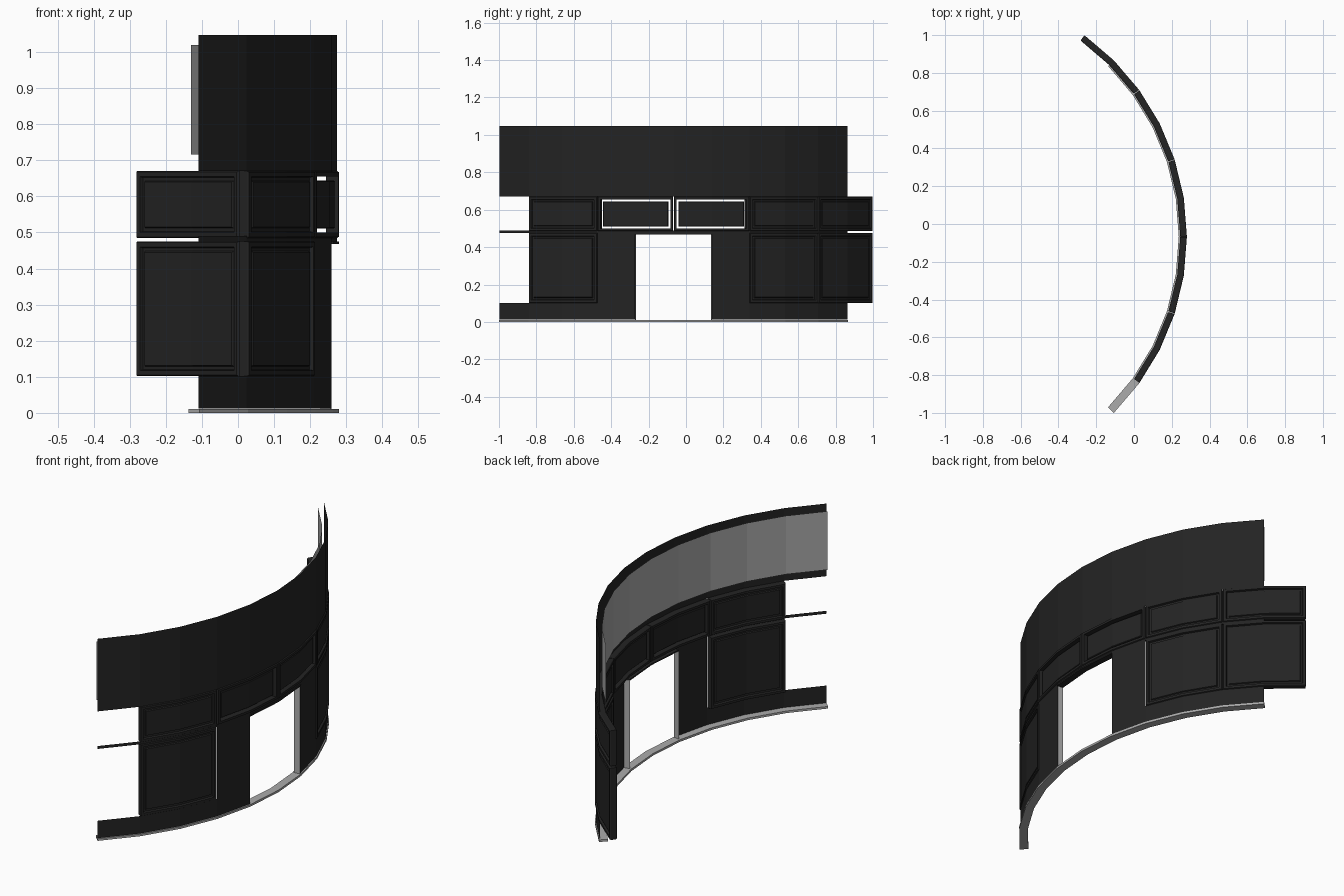
import bpy, math

if "Cube" in bpy.data.objects:
    bpy.data.objects.remove(bpy.data.objects["Cube"])

CX, CY, STEP = -1.04, -0.067, math.radians(9)   # arc centre, angle of one facet
R_WALL, R_PANEL, R_IN = 1.315, 1.32, 1.285      # sheet, panel face, inner radii
R_MID = (R_PANEL + R_IN) / 2
FACET = 0.207                                   # facet length


def material(name, v):
    m = bpy.data.materials.new(name)
    m.diffuse_color = (v, v, v, 1)
    m.use_nodes = True
    m.node_tree.nodes["Principled BSDF"].inputs["Base Color"].default_value = m.diffuse_color
    return m


BLACK = material("black paint", 0.017)
GREY = material("grey trim", 0.41)


def pt(i, r, z):
    """Point at facet index i (fractions lie on the straight chord)."""
    k = math.floor(i)
    f = i - k
    a, b = k * STEP, (k + 1) * STEP
    return (CX + r * ((1 - f) * math.cos(a) + f * math.cos(b)),
            CY + r * ((1 - f) * math.sin(a) + f * math.sin(b)), z)


def make(name, verts, faces, mat):
    me = bpy.data.meshes.new(name)
    me.from_pydata(verts, [], faces)
    me.materials.append(mat)
    me.update()
    ob = bpy.data.objects.new(name, me)
    bpy.context.collection.objects.link(ob)
    return ob


def sheet(name, r, i0, i1, z0, z1, mat):
    """Thin faceted wall sheet."""
    v, f = [], []
    for i in range(i0, i1 + 1):
        v += [pt(i, r, z0), pt(i, r, z1)]
    for k in range(i1 - i0):
        a = 2 * k
        f.append((a, a + 2, a + 3, a + 1))
    return make(name, v, f, mat)


def block(name, r0, r1, i0, i1, z0, z1, mat):
    """Solid faceted bar following the arc."""
    v, f = [], []
    for i in range(i0, i1 + 1):
        v += [pt(i, r1, z0), pt(i, r1, z1), pt(i, r0, z1), pt(i, r0, z0)]
    n = i1 - i0
    for k in range(n):
        a = 4 * k
        for j in range(4):
            f.append((a + j, a + 4 + j, a + 4 + (j + 1) % 4, a + (j + 1) % 4))
    f += [(0, 1, 2, 3), (4 * n + 3, 4 * n + 2, 4 * n + 1, 4 * n)]
    return make(name, v, f, mat)


def moulded(name, i0, z0, z1, rings, solid):
    """Two-facet panel; rings of (inset, face radius), mirrored to the inside.
    solid fills the middle, otherwise the last ring is left as an opening."""
    v, f = [], []
    n = len(rings)
    for side in (0, 1):
        for inset, r in rings:
            d = inset / FACET
            rr = 2 * R_MID - r if side else r
            a, m, b = i0 + d, i0 + 1, i0 + 2 - d
            lo, hi = z0 + inset, z1 - inset
            v += [pt(a, rr, lo), pt(m, rr, lo), pt(b, rr, lo),
                  pt(b, rr, hi), pt(m, rr, hi), pt(a, rr, hi)]

    def quad(p, q, flip):
        for j in range(6):
            t = (p + j, p + (j + 1) % 6, q + (j + 1) % 6, q + j)
            f.append(t[::-1] if flip else t)

    for side in (0, 1):
        base = side * n * 6
        for k in range(n - 1):
            quad(base + 6 * k, base + 6 * k + 6, side == 1)
        if solid:
            c = base + 6 * (n - 1)
            for t in ((c, c + 1, c + 4, c + 5), (c + 1, c + 2, c + 3, c + 4)):
                f.append(t[::-1] if side else t)
    quad(0, n * 6, True)                         # outer rim
    if not solid:
        quad(6 * (n - 1), 6 * (2 * n - 1), False)  # rim of the opening
    return make(name, v, f, BLACK)


# Upper band, with a grey lining on the inside
sheet("upper_band", R_WALL, -5, 5, 0.67, 1.047, BLACK)
sheet("inner_lining", 1.287, -5, 5, 0.716, 1.02, GREY)

# Wall: base strip on both sides of the door, middle strip, door columns
for tag, s in (("a", -1), ("b", 1)):
    lo, hi = sorted((s * 5, s))
    sheet("base_strip_" + tag, R_WALL, lo, hi, 0.012, 0.102, BLACK)
    lo, hi = sorted((s * 2, s))
    sheet("door_column_" + tag, R_WALL, lo, hi, 0.102, 0.475, BLACK)
    # Grey door jamb
    make("door_jamb_" + tag,
         [pt(s, R_IN, 0.01), pt(s, R_WALL, 0.01),
          pt(s, R_WALL, 0.47), pt(s, R_IN, 0.47)],
         [(0, 1, 2, 3) if s < 0 else (3, 2, 1, 0)], GREY)
sheet("middle_strip", R_WALL, -5, 5, 0.475, 0.49, BLACK)
block("door_lintel", R_IN, R_PANEL, -1, 1, 0.468, 0.475, BLACK)

# Floor sill
block("floor_sill", 1.277, R_PANEL, -5, 5, 0.0, 0.011, GREY)

# Moulded panels: edge bevel, frame, groove, raised field
PANEL = [(0.002, 1.315), (0.005, R_PANEL), (0.017, R_PANEL), (0.020, 1.310),
         (0.029, 1.310), (0.032, 1.316)]
for i0 in (-4, 2, 4):
    moulded("lower_panel", i0, 0.1, 0.477, PANEL, True)
    moulded("upper_panel", i0, 0.483, 0.672, PANEL, True)

# Window panels above the door: open frame and floating pane
for i0 in (-2, 0):
    moulded("window_frame", i0, 0.483, 0.672, PANEL[:3], False)
    moulded("window_pane", i0, 0.483, 0.672, [(0.028, 1.308), (0.031, 1.311)], True)
